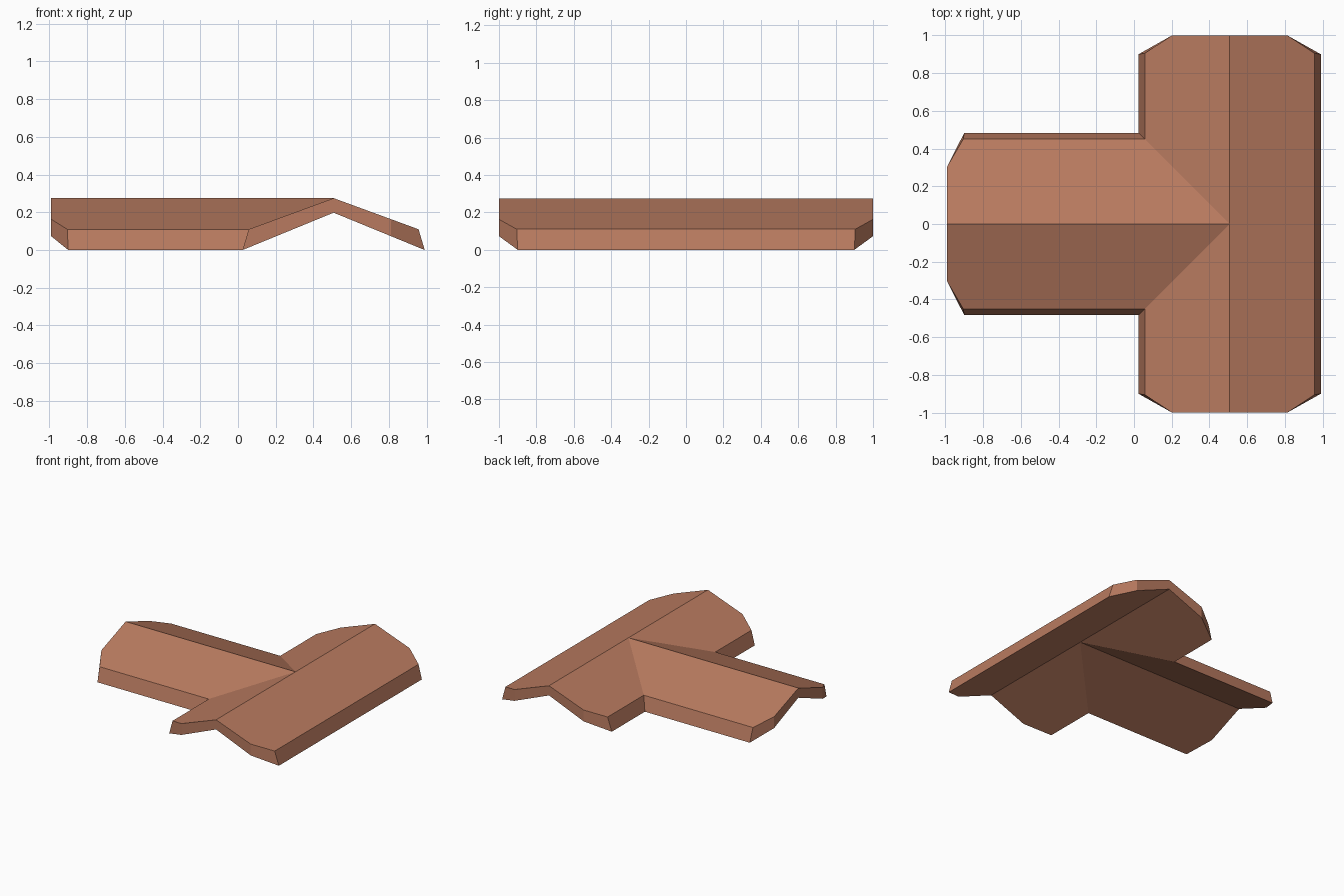
import bpy
import bmesh
from mathutils import Vector

cube = bpy.data.objects.get("Cube")
if cube:
    bpy.data.objects.remove(cube, do_unlink=True)

RIDGE_X = 0.507    # ridge line of the main roof
WING_END = -0.99   # gable end of the side wing
SHOULDER = 0.305   # half width of the uncut part of each gable


def make_material(name, color):
    mat = bpy.data.materials.new(name)
    mat.use_nodes = True
    mat.diffuse_color = color
    mat.node_tree.nodes["Principled BSDF"].inputs["Base Color"].default_value = color
    return mat


def roof_layer(bm, ridge_z, eave_z, eave, cut):
    """Vertices of one roof skin, for the half with positive y."""
    mid_z = ridge_z + (eave_z - ridge_z) * SHOULDER / eave
    right, left = RIDGE_X + eave, RIDGE_X - eave
    points = {
        "crossing": (RIDGE_X, 0, ridge_z),
        "ridge_end": (RIDGE_X, 1, ridge_z),
        "right_shoulder": (RIDGE_X + SHOULDER, 1, mid_z),
        "right_corner": (right, cut, eave_z),
        "right_eave": (right, 0, eave_z),
        "left_shoulder": (RIDGE_X - SHOULDER, 1, mid_z),
        "left_corner": (left, cut, eave_z),
        "valley": (left, eave, eave_z),
        "wing_corner": (-cut, eave, eave_z),
        "wing_shoulder": (WING_END, SHOULDER, mid_z),
        "wing_ridge_end": (WING_END, 0, ridge_z),
    }
    return {key: bm.verts.new(co) for key, co in points.items()}


# The slopes of half the roof, counter-clockwise from above
slopes = [
    ("crossing", "right_eave", "right_corner", "right_shoulder", "ridge_end"),
    ("crossing", "ridge_end", "left_shoulder", "left_corner", "valley"),
    ("crossing", "valley", "wing_corner", "wing_shoulder", "wing_ridge_end"),
]
# The outer edge of half the roof
rim = ["right_eave", "right_corner", "right_shoulder", "ridge_end", "left_shoulder",
       "left_corner", "valley", "wing_corner", "wing_shoulder", "wing_ridge_end"]

bm = bmesh.new()
top = roof_layer(bm, 0.275, 0.11, 0.45, 0.905)
bottom = roof_layer(bm, 0.198, 0, 0.483, 0.9)

# Upper and lower skins
for keys in slopes:
    bm.faces.new([top[k] for k in keys])
    bm.faces.new([bottom[k] for k in reversed(keys)])

# Fascia around the edge
for a, b in zip(rim, rim[1:]):
    bm.faces.new([bottom[a], bottom[b], top[b], top[a]])

# Mirror to the other half and join coplanar pieces along the middle
bmesh.ops.mirror(bm, geom=bm.verts[:] + bm.edges[:] + bm.faces[:],
                 axis='Y', merge_dist=0.0001)
bmesh.ops.remove_doubles(bm, verts=bm.verts[:], dist=0.0001)
bmesh.ops.dissolve_limit(bm, angle_limit=0.005, verts=bm.verts[:], edges=bm.edges[:])
bmesh.ops.recalc_face_normals(bm, faces=bm.faces[:])

mesh = bpy.data.meshes.new("t_shaped_roof")
bm.to_mesh(mesh)
bm.free()
mesh.materials.append(make_material("terracotta", (0.48, 0.195, 0.115, 1)))
roof = bpy.data.objects.new("t_shaped_roof", mesh)
bpy.context.collection.objects.link(roof)
